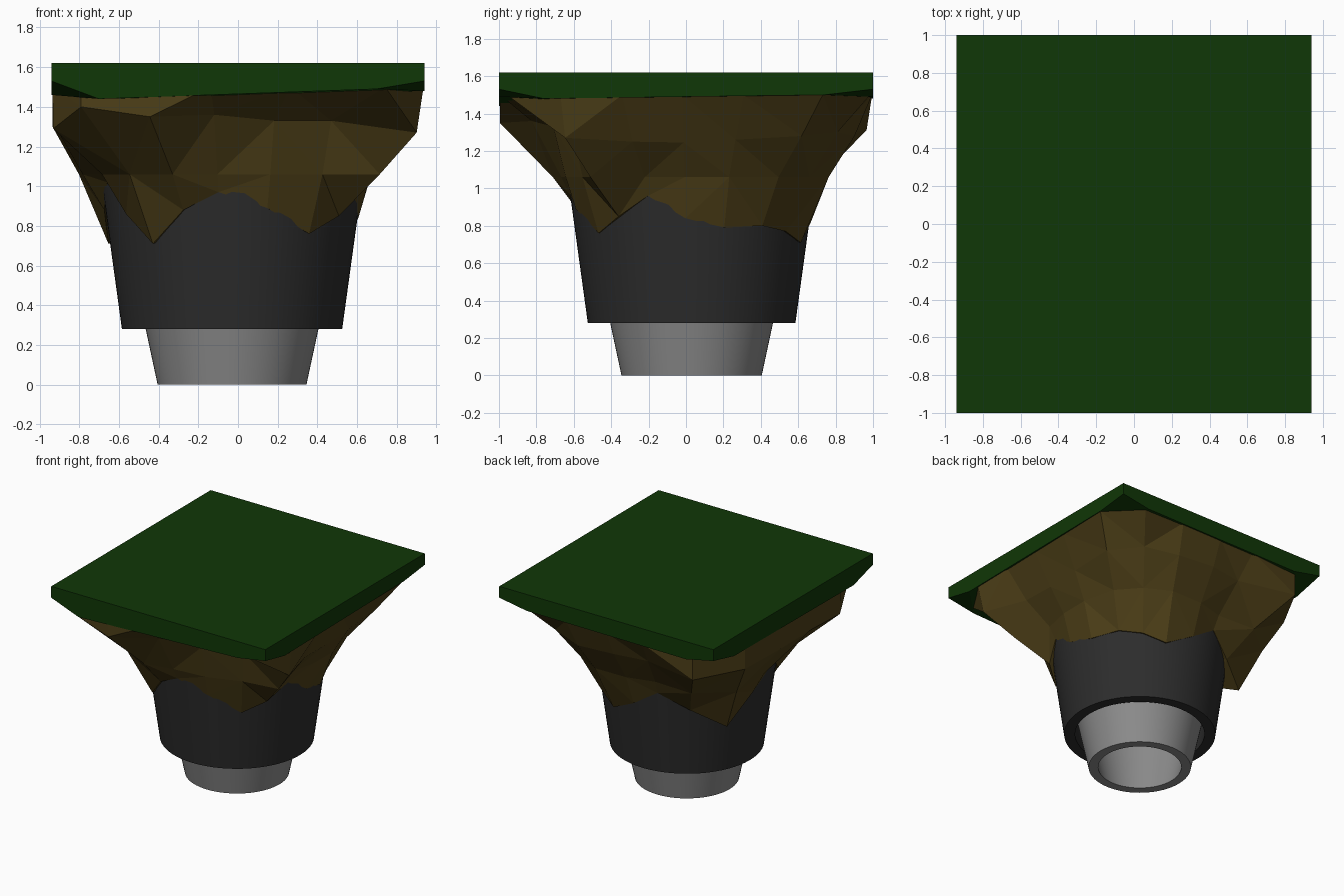
import bpy, bmesh
from math import cos, sin, radians, pi

if "Cube" in bpy.data.objects:
    bpy.data.objects.remove(bpy.data.objects["Cube"])

CX, CY = -0.03, 0.03          # axis of the pot and stem


def material(name, rgb):
    m = bpy.data.materials.new(name)
    m.diffuse_color = (*rgb, 1)
    m.use_nodes = True
    m.node_tree.nodes["Principled BSDF"].inputs["Base Color"].default_value = m.diffuse_color
    return m


def finish(bm, name, mat, smooth=False):
    bmesh.ops.recalc_face_normals(bm, faces=bm.faces[:])
    me = bpy.data.meshes.new(name)
    bm.to_mesh(me)
    bm.free()
    ob = bpy.data.objects.new(name, me)
    bpy.context.collection.objects.link(ob)
    me.materials.append(mat)
    if smooth:
        bpy.ops.object.select_all(action='DESELECT')
        ob.select_set(True)
        bpy.context.view_layer.objects.active = ob
        bpy.ops.object.shade_smooth_by_angle(angle=radians(35))
    return ob


def bridge(bm, a, b):
    n = len(a)
    for i in range(n):
        j = (i + 1) % n
        bm.faces.new((a[i], a[j], b[j], b[i]))


def lathe(name, profile, mat, n=64):
    """Closed wall profile of (radius, z) turned around the pot axis."""
    bm = bmesh.new()
    rings = [[bm.verts.new((CX + r * cos(2 * pi * i / n), CY + r * sin(2 * pi * i / n), z))
              for i in range(n)] for r, z in profile]
    for k, ring in enumerate(rings):
        bridge(bm, ring, rings[(k + 1) % len(rings)])
    return finish(bm, name, mat, True)


grass_mat = material("grass", (0.005, 0.038, 0.002))
soil_mat = material("soil", (0.075, 0.05, 0.009))
pot_mat = material("dark_grey", (0.026, 0.026, 0.026))
stem_mat = material("light_grey", (0.26, 0.26, 0.26))

# Stem and pot: hollow tapered tubes
lathe("stem", [(0.375, 0), (0.59, 1.0), (0.53, 1.0), (0.305, 0)], stem_mat)
lathe("pot", [(0.555, 0.28), (0.661, 1.05), (0.60, 1.05), (0.475, 0.28)], pot_mat)

# Grass slab: flat top, underside rising at the four corners
bm = bmesh.new()
W, D, TOP = 0.94, 1.0, 1.62
corners = [bm.verts.new((x, y, TOP)) for x, y in ((-W, -D), (W, -D), (W, D), (-W, D))]
low = [(-W, -0.76, 1.46), (-W, -D, 1.53), (-0.70, -D, 1.44),
       (0.70, -D, 1.49), (W, -D, 1.53), (W, -0.76, 1.48),
       (W, 0.74, 1.50), (W, D, 1.53), (0.70, D, 1.49),
       (-0.70, D, 1.48), (-W, D, 1.53), (-W, 0.74, 1.47)]
low = [bm.verts.new(p) for p in low]
bm.faces.new(corners)
for i in range(4):
    a, c, b = low[3 * i:3 * i + 3]
    k = (3 * i + 3) % 12
    bm.faces.new((corners[i], c, b, low[k], low[k + 1], corners[(i + 1) % 4]))
    bm.faces.new((a, c, b))
bm.faces.new([low[i] for i in range(12) if i % 3 != 1])
finish(bm, "grass_slab", grass_mat)

# Soil: faceted rock columns of (angle, foot z, middle radius, knee radius, knee z)
columns = [
    (-3, 0.84, 0.70, 0.82, 1.245), (16, 0.79, 0.73, 0.85, 1.26),
    (36, 0.80, 0.79, 1.00, 1.28), (52, 0.77, 0.80, 0.99, 1.30),
    (68, 0.71, 0.79, 0.94, 1.28), (88, 0.82, 0.73, 0.88, 1.30),
    (106, 0.95, 0.70, 0.87, 1.30), (127, 0.83, 0.86, 1.20, 1.31),
    (148, 0.71, 0.91, 1.16, 1.31), (172, 0.88, 0.76, 0.92, 1.30),
    (198, 1.02, 0.70, 0.93, 1.29), (215, 0.86, 0.80, 1.10, 1.29),
    (231, 0.71, 0.82, 1.21, 1.40), (248, 0.88, 0.80, 1.11, 1.35),
    (264, 0.97, 0.70, 0.86, 1.36), (286, 0.89, 0.70, 0.77, 1.33),
    (308, 0.76, 0.74, 0.81, 1.33), (324, 0.85, 0.92, 1.15, 1.27),
    (339, 0.96, 0.70, 0.88, 1.25)]


def pot_radius(z):
    return 0.555 + 0.138 * (z - 0.28)


def clip(a, r):
    """Point at radius r, kept within the slab outline with its corners cut."""
    dx, dy = cos(a), sin(a)
    lim = [r]
    for nx, ny, d in ((1, 0, 0.935), (-1, 0, 0.935), (0, 1, 0.995), (0, -1, 0.995)):
        lim.append((d - nx * CX - ny * CY) / max(nx * dx + ny * dy, 1e-6))
    for nx in (-1, 1):
        for ny in (-1, 1):
            lim.append((1.70 - nx * CX - ny * CY) / max(nx * dx + ny * dy, 1e-6))
    t = min(lim)
    return CX + t * dx, CY + t * dy


bm = bmesh.new()
rings = [[] for _ in range(6)]
for deg, zf, rm, rk, zk in columns:
    a = radians(deg)
    jut = 0.005 + 0.12 * max(0, rm - 0.70) + (0.09 if deg == 148 else 0)
    rows = ((pot_radius(1) - 0.03, 1.045), (pot_radius(zf) - 0.03, zf + 0.01),
            (pot_radius(zf) + jut, zf), (rm, 1.06), (rk, zk), (9, 1.50))
    for ring, (r, z) in zip(rings, rows):
        ring.append(bm.verts.new((*clip(a, r), z)))
for a, b in zip(rings, rings[1:]):
    bridge(bm, a, b)
bm.faces.new(rings[0])
bm.faces.new(rings[-1])
bmesh.ops.triangulate(bm, faces=bm.faces[:])
finish(bm, "soil", soil_mat)
